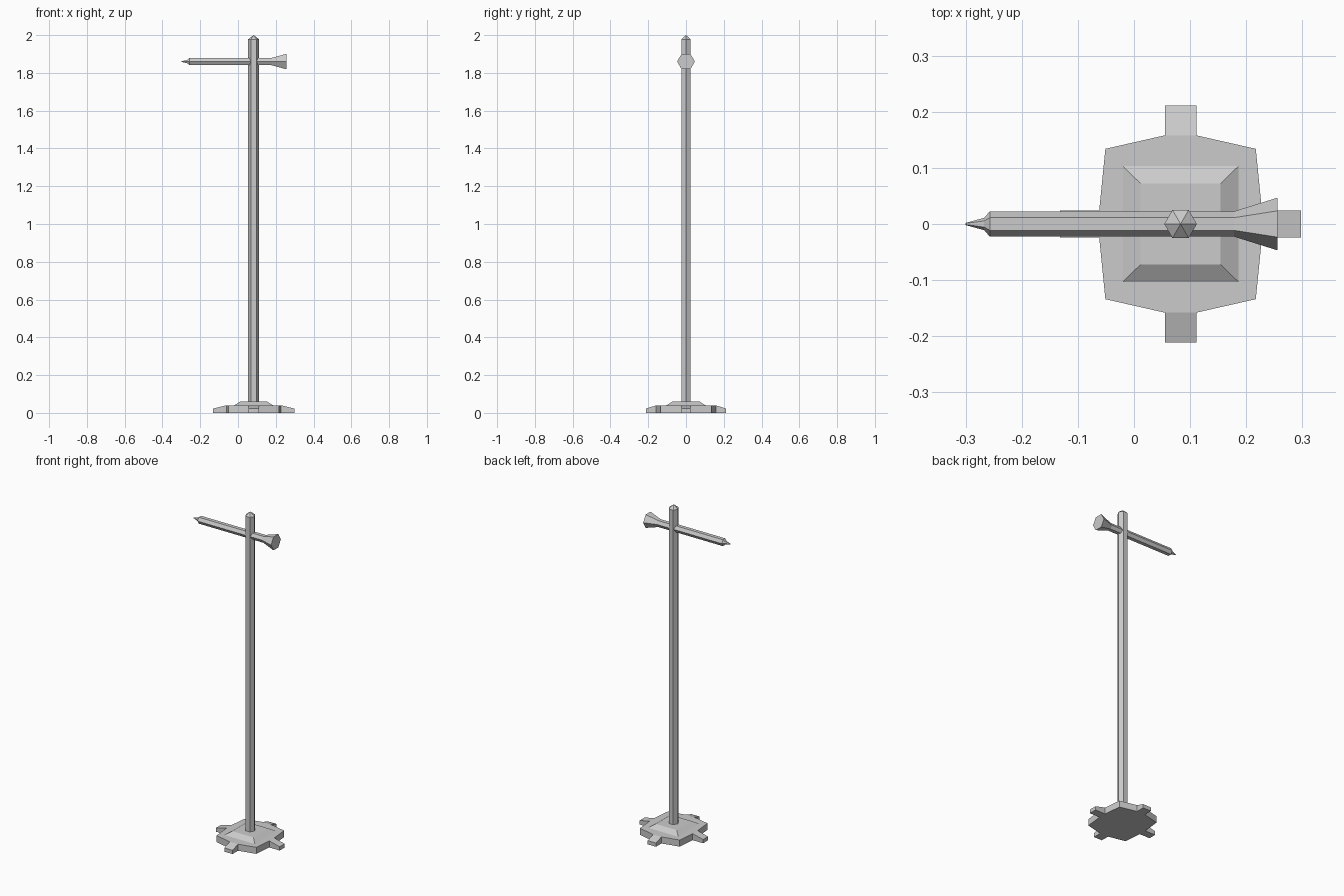
import bpy
from math import cos, sin, pi

if "Cube" in bpy.data.objects:
    bpy.data.objects.remove(bpy.data.objects["Cube"])

CX = 0.083  # pole and base centre in x


def add_mesh(name, verts, faces):
    me = bpy.data.meshes.new(name)
    me.from_pydata(verts, [], faces)
    me.validate()
    ob = bpy.data.objects.new(name, me)
    bpy.context.collection.objects.link(ob)
    return ob


def loft(name, rings):
    """Join rings of equal point count and cap both ends."""
    n = len(rings[0])
    verts = [p for r in rings for p in r]
    faces = [tuple(reversed(range(n))), tuple(range(len(verts) - n, len(verts)))]
    for k in range(len(rings) - 1):
        for i in range(n):
            j = (i + 1) % n
            faces.append((k*n + i, k*n + j, k*n + n + j, k*n + n + i))
    return add_mesh(name, verts, faces)


def hexagon(r):
    return [(r * cos(i * pi / 3), r * sin(i * pi / 3)) for i in range(6)]


def rect(hx, hy, z):
    return [(CX + sx * hx, sy * hy, z) for sx, sy in ((-1, -1), (1, -1), (1, 1), (-1, 1))]


# Hexagonal pole with a shallow pointed cap
loft("pole", [[(CX + a, b, z) for a, b in hexagon(r)]
              for z, r in ((0.05, 0.029), (1.978, 0.029), (2.0, 0.0005))])

# Crossbar: pointed on the left, flared on the right
bar = ((-0.30, 0.002), (-0.267, 0.011), (-0.257, 0.0225),
       (0.178, 0.0225), (0.256, 0.047))
loft("crossbar", [[(x, a, 1.86 + b) for a, b in hexagon(r)] for x, r in bar])

# Base plate: one quarter outline mirrored to all four corners
q = [(0.145, 0.024), (0.134, 0.134), (0.028, 0.158)]
outline = (q + [(-x, y) for x, y in reversed(q)]
           + [(-x, -y) for x, y in q] + [(x, -y) for x, y in reversed(q)])
loft("base_plate", [[(CX + x, y, z) for x, y in outline] for z in (0, 0.04)])

# Raised bevelled block under the pole
loft("base_block", [rect(0.103, 0.103, 0.04), rect(0.071, 0.072, 0.06)])

# Four sloping feet
H0, H1 = 0.04, 0.023
for i, (inner, outer, w) in enumerate(((0.145, 0.215, 0.024), (0.158, 0.211, 0.028)) * 2):
    c, s = round(cos(i * pi / 2)), round(sin(i * pi / 2))
    rings = [[(CX + d * c - t * s, d * s + t * c, z)
              for t, z in ((-w, 0), (w, 0), (w, h), (-w, h))]
             for d, h in ((inner, H0), (outer, H1))]
    loft(f"foot_{i + 1}", rings)
